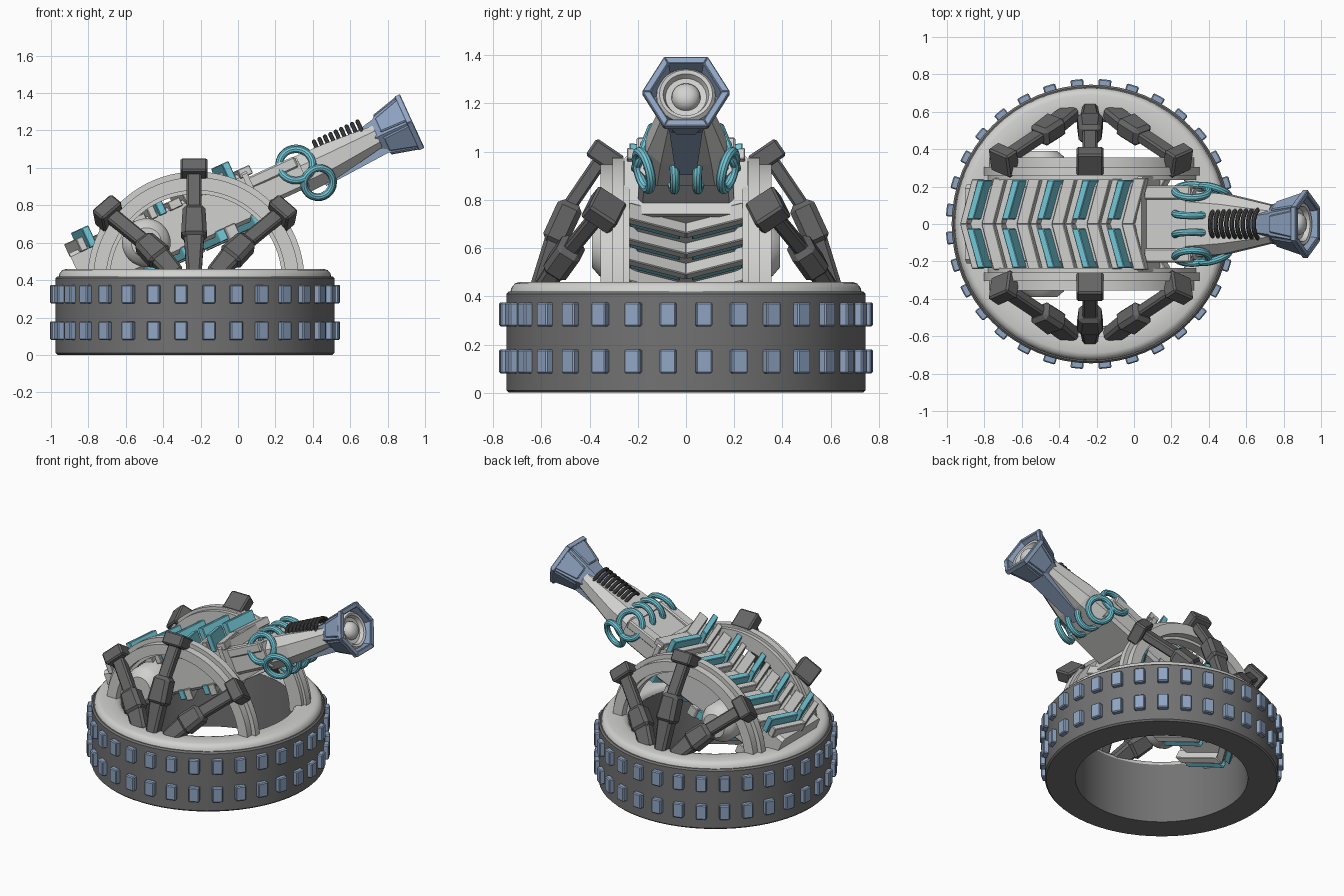
import bpy, bmesh, math
from mathutils import Matrix, Vector as V

if "Cube" in bpy.data.objects:
    bpy.data.objects.remove(bpy.data.objects["Cube"])


def mat(name, r, g, b):
    m = bpy.data.materials.new(name)
    m.diffuse_color = (r, g, b, 1)
    m.use_nodes = True
    m.node_tree.nodes["Principled BSDF"].inputs["Base Color"].default_value = m.diffuse_color
    return m


LIGHT = mat("light grey", .64, .64, .63)
DARK = mat("dark grey", .17, .17, .17)
BRACE = mat("charcoal", .13, .13, .13)
COIL = mat("black steel", .075, .075, .075)
BLUE = mat("steel blue", .28, .38, .55)
CYAN = mat("cyan", .17, .58, .69)

CX = -0.23                                   # ring centre
GUN = Matrix.Translation((-.49, 0, .6)) @ Matrix.Rotation(math.radians(-24.6), 4, 'Y')
ID = Matrix.Identity(4)


def finish(name, bm, material, M=ID, bevel=0, smooth=True):
    bmesh.ops.recalc_face_normals(bm, faces=bm.faces)
    for f in bm.faces:
        f.smooth = smooth
    for e in bm.edges:
        e.smooth = len(e.link_faces) == 2 and e.calc_face_angle(0) < math.radians(35)
    me = bpy.data.meshes.new(name)
    bm.to_mesh(me)
    bm.free()
    me.materials.append(material)
    ob = bpy.data.objects.new(name, me)
    bpy.context.collection.objects.link(ob)
    ob.matrix_world = M
    if bevel:
        b = ob.modifiers.new("bevel", 'BEVEL')
        b.width, b.segments = bevel, 1
    return ob


def hull(name, pts, material, M=ID, bevel=0):
    bm = bmesh.new()
    for p in pts:
        bm.verts.new(p)
    bmesh.ops.convex_hull(bm, input=bm.verts[:])
    bmesh.ops.dissolve_limit(bm, angle_limit=.01, verts=bm.verts[:], edges=bm.edges[:])
    return finish(name, bm, material, M, bevel, False)


def lathe(name, prof, material, M=ID, segs=64, arc=2 * math.pi, closed=True):
    """Revolve (radius, height) points about local z."""
    bm = bmesh.new()
    full = arc > 6.28
    rows = []
    for i in range(segs if full else segs + 1):
        a = arc * i / segs
        rows.append([bm.verts.new((r * math.cos(a), r * math.sin(a), h)) for r, h in prof])
    n = len(prof)
    for i in range(segs):
        p, q = rows[i], rows[(i + 1) % len(rows)]
        for j in range(n if closed else n - 1):
            k = (j + 1) % n
            bm.faces.new((p[j], q[j], q[k], p[k]))
    if not full:
        bm.faces.new(rows[0])
        bm.faces.new(rows[-1])
    bmesh.ops.remove_doubles(bm, verts=bm.verts[:], dist=1e-5)
    return finish(name, bm, material, M)


def torus(name, R, r, material, M):
    prof = [(R + r * math.cos(t * math.pi / 5), r * math.sin(t * math.pi / 5)) for t in range(10)]
    return lathe(name, prof, material, M, 28)


def beam(name, a, b, w0, w1, t, out, material, bevel=.01):
    """Box from a to b, w wide (tapering), t thick along 'out'."""
    a, b, out = V(a), V(b), V(out)
    d = (b - a).normalized()
    side = d.cross(out).normalized()
    nrm = side.cross(d)
    pts = [p + side * (w / 2 * i) + nrm * (t / 2 * j)
           for p, w in ((a, w0), (b, w1)) for i in (-1, 1) for j in (-1, 1)]
    return hull(name, pts, material, ID, bevel)


def section(u, hw, v0, v1, c=0.0):
    """Chamfered rectangle across the gun axis."""
    return [(u, s * y, z) for s in (-1, 1)
            for y, z in ((hw, v0 + c), (hw, v1 - c), (hw - c, v0), (hw - c, v1))]


# base ring with rounded light lip
RING = Matrix.Translation((CX, 0, 0))
lathe("base_ring", [(.55, 0), (.735, 0), (.745, .01), (.745, .41), (.735, .42), (.55, .42)],
      DARK, RING, 64)
lathe("ring_lip", [(.55, .41), (.73, .41), (.725, .435), (.71, .453), (.69, .46),
                   (.60, .46), (.57, .452), (.555, .435)], LIGHT, RING, 64)

# two rows of studs round the ring
for row, z in enumerate((.13, .325)):
    for k in range(32):
        R = RING @ Matrix.Rotation((k + .5) * math.pi / 16, 4, 'Z') @ Matrix.Translation((.757, 0, z))
        hull("stud_%d_%d" % (row, k), [(x, y, h) for x in (-.02, .019) for y in (-.034, .034)
                                       for h in (-.05, .05)], BLUE, R, .006)

# side arches, hubs and clamp braces
for s in (1, -1):
    A = Matrix.Translation((CX + .005, 0, .40)) @ Matrix.Rotation(math.pi / 2, 4, 'X')
    lathe("side_arch", [(.46, -s * .235), (.56, -s * .235), (.56, -s * .26), (.58, -s * .26),
                        (.58, -s * .305), (.55, -s * .305), (.55, -s * .355), (.48, -s * .355),
                        (.48, -s * .305), (.46, -s * .305)], LIGHT, A, 40, math.pi)
    H = Matrix.Translation((-.49, 0, .6)) @ Matrix.Rotation(math.pi / 2, 4, 'X')
    lathe("pivot_hub", [(0, -s * .2), (.13, -s * .2), (.13, -s * .33), (.115, -s * .36),
                        (.08, -s * .39), (0, -s * .39)], LIGHT, H, 32, closed=False)
    paths = [((-.235, .34, .985), (-.235, .52, .72), (-.235, .61, .43))]
    for m in (1, -1):
        paths.append(((CX + m * .465, .345, .76), (CX + m * .22, .51, .56), (CX + m * .10, .60, .42)))
    for i, p in enumerate(paths):
        a, b, c = (V((q[0], s * q[1], q[2])) for q in p)
        out = V((0, s, .5))
        d = (b - a).normalized()
        n = d.cross(out).normalized().cross(d)               # outward normal of the arm
        beam("clamp_head", a - n * .075, a + n * .065, .145, .145, .085, d, BRACE)
        beam("clamp_arm", a, b, .08, .08, .06, out, BRACE)
        m1, m2 = a.lerp(b, .74), b.lerp(c, .35)
        beam("brace_knee", m1, m2, .12, .14, .11, out, BRACE, .022)
        beam("brace_foot", b, c, .12, .08 if i == 0 else .10, .08, out, BRACE, .015)

# tilted gun body
hull("gun_body", section(-.40, .21, -.12, .12, .02) + section(.62, .225, -.13, .13, .02), LIGHT, GUN)
hull("body_flange", section(.615, .255, -.14, .135, .02) + section(.645, .255, -.14, .135, .02), LIGHT, GUN)


def rib(name, u, th, y0, y1, v0, v1, shift, s, t, material):
    """Half of a chevron plate on side s, above (t=1) or below (t=-1) the body."""
    pts = [(u + dx + sh, s * y, t * v) for dx in (-th / 2, th / 2)
           for y, sh in ((y0, -shift), (y1, shift)) for v in (v0, v1)]
    hull(name, pts, material, GUN, .004)


# chevron ribs above and below the body
for k in range(5):
    u = -.295 + .206 * k
    for s in (1, -1):
        rib("cyan_fin", u, .04, .025, .235, .10, .215, .032, s, 1, CYAN)
        rib("grey_rib", u - .055, .04, 0, .24, .10, .175, .035, s, 1, LIGHT)
        rib("grey_rib_low", u + .075, .07, 0, .245, .10, .15, .035, s, 1, LIGHT)
        rib("under_fin", u, .045, .025, .235, .10, .165, .065, s, -1, CYAN)
        rib("under_rib", u + .05, .055, 0, .245, .10, .175, .075, s, -1, LIGHT)

# forward housing and tapered barrel
hull("housing", section(.63, .20, -.09, .07, .02) + section(.92, .19, -.09, .08, .02), LIGHT, GUN)
for s in (1, -1):
    hull("housing_rail", [(u, s * y, v) for u in (.63, .91) for y in (.13, .205) for v in (.03, .092)],
         LIGHT, GUN, .008)
hull("barrel", section(.88, .18, -.12, .09, .06) + section(1.08, .16, -.11, .085, .055)
     + section(1.36, .10, -.06, .065, .03), LIGHT, GUN)
ACROSS = Matrix.Rotation(math.pi / 2, 4, 'Y')
for k in range(9):
    torus("coil_%d" % k, .078, .012, COIL, GUN @ Matrix.Translation((1.04 + k * .032, 0, .04)) @ ACROSS)

# cyan hoops round the housing
for y, yaw in ((.175, -10), (.055, -3), (-.055, 3), (-.175, 10)):
    turn = Matrix.Rotation(math.radians(yaw), 4, 'Z')
    lean = Matrix.Rotation(math.pi / 2 + math.radians(-2 * yaw), 4, 'X')
    lean2 = Matrix.Rotation(math.pi / 2 + math.radians(2 * yaw), 4, 'X')
    torus("upper_hoop", .09, .020, CYAN, GUN @ Matrix.Translation((.90, y, .045)) @ turn @ lean)
    torus("lower_hoop", .08, .020, CYAN, GUN @ Matrix.Translation((.97, y, -.09)) @ turn @ lean2)

# blue keel, neck and hexagonal muzzle
hull("keel", section(1.0, .042, -.125, -.06) + section(1.40, .07, -.10, .0), BLUE, GUN)
AXIS = GUN @ ACROSS
lathe("muzzle", [(0, 1.20), (.07, 1.20), (.11, 1.37), (.125, 1.39), (.168, 1.54), (.165, 1.557),
                 (.145, 1.557), (.13, 1.49), (0, 1.49)], BLUE,
      AXIS @ Matrix.Rotation(math.pi / 2, 4, 'Z'), 6, closed=False)
for k in range(6):
    a = k * math.pi / 3
    R = GUN @ Matrix.Rotation(a, 4, 'X')
    hull("muzzle_panel", [(u, i * w, h + d) for u, w, h in ((1.385, .045, .10), (1.55, .075, .142))
                          for i in (-1, 1) for d in (0, .016)], BLUE, R, .006)
    hull("muzzle_rim", [(u, i * w, h) for u in (1.53, 1.563) for i in (-1, 1)
                        for w, h in ((.075, .128), (.092, .158))], BLUE, R, .004)

# light lens inside the muzzle
lathe("muzzle_lens", [(.122, 1.48), (.122, 1.52), (.11, 1.535), (.095, 1.53), (.085, 1.505), (.06, 1.50),
                      (.058, 1.515), (.045, 1.535), (.025, 1.545), (0, 1.548)], LIGHT, AXIS, 36, closed=False)
